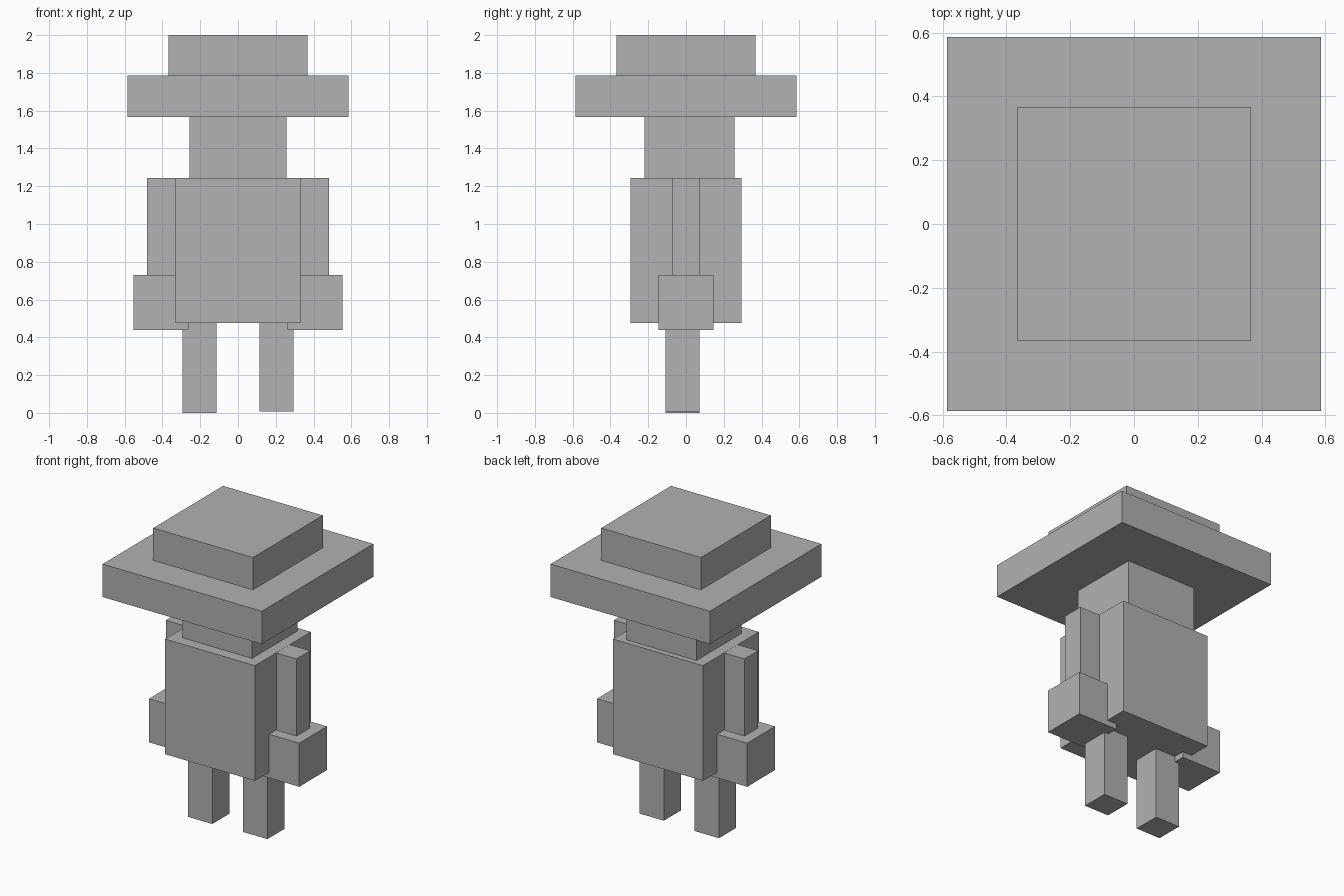
import bpy

if "Cube" in bpy.data.objects:
    bpy.data.objects.remove(bpy.data.objects["Cube"])

grey = bpy.data.materials.new("plain grey")
grey.diffuse_color = (0.445, 0.445, 0.445, 1)
grey.use_nodes = True
grey.node_tree.nodes["Principled BSDF"].inputs["Base Color"].default_value = grey.diffuse_color


def block(name, x, y, z):
    """Box spanning the given (low, high) range on each axis."""
    spans = (x, y, z)
    bpy.ops.mesh.primitive_cube_add(size=1, location=[(a + b) / 2 for a, b in spans])
    ob = bpy.context.object
    ob.name = name
    ob.scale = [b - a for a, b in spans]
    bpy.ops.object.transform_apply(location=False, rotation=False, scale=True)
    ob.data.materials.append(grey)
    return ob


# Torso and head
block("torso", (-0.331, 0.331), (-0.294, 0.294), (0.477, 1.243))
block("head", (-0.257, 0.257), (-0.219, 0.256), (1.243, 1.566))

# Hat
block("hat_brim", (-0.586, 0.586), (-0.586, 0.586), (1.566, 1.785))
block("hat_crown", (-0.367, 0.367), (-0.367, 0.367), (1.785, 2.0))

# Limbs, one set per side; the right leg sits very slightly higher
for side, s, foot in (("left", -1, 0.0), ("right", 1, 0.008)):
    def span(inner, outer):
        return tuple(sorted((s * inner, s * outer)))
    block(side + "_arm", span(0.332, 0.481), (-0.072, 0.072), (0.73, 1.243))
    block(side + "_hand", span(0.262, 0.553), (-0.146, 0.146), (0.44, 0.73))
    block(side + "_leg", span(0.113, 0.293), (-0.109, 0.072), (foot, 0.478))
